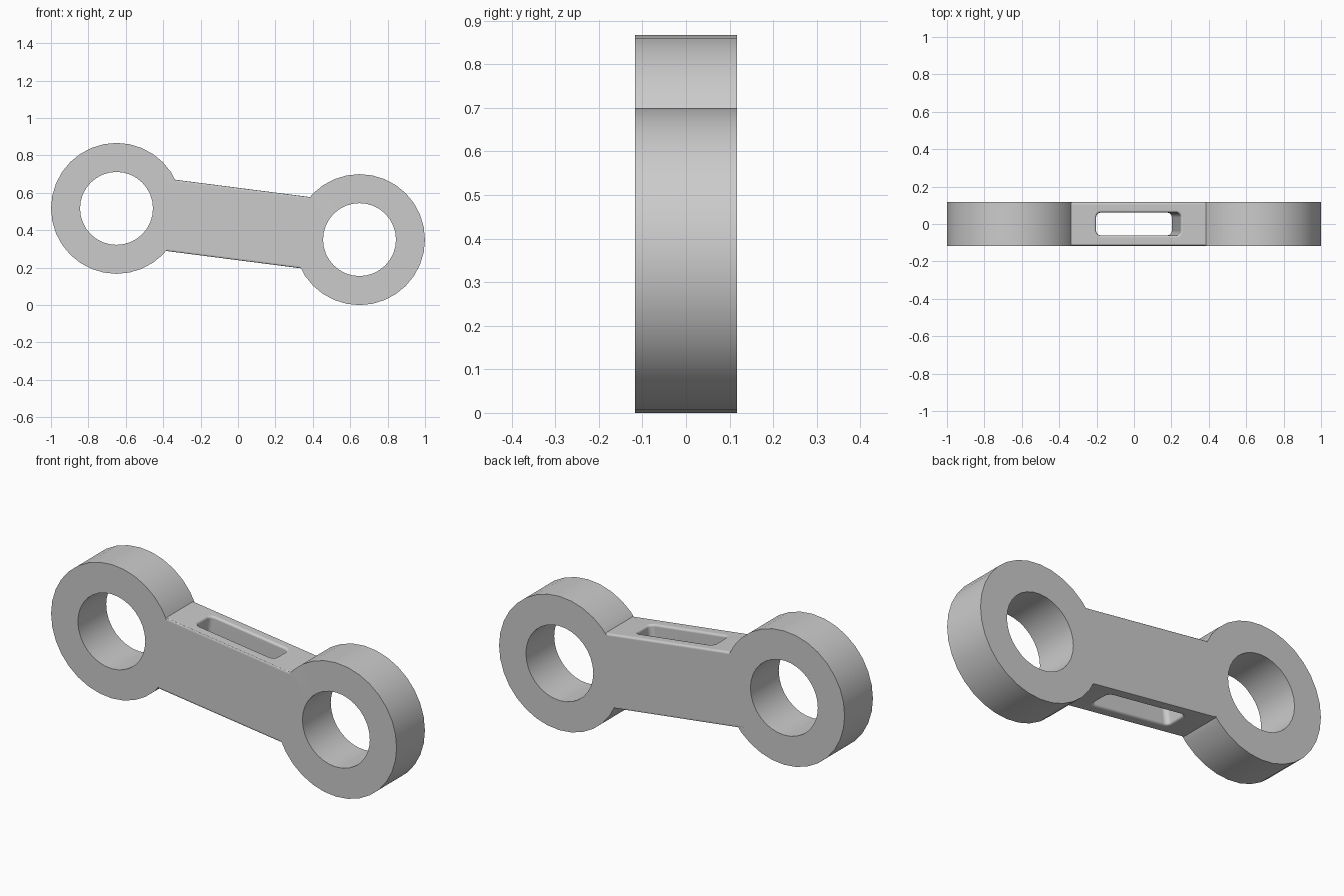
import bpy, math
import bmesh
from mathutils import Matrix

if "Cube" in bpy.data.objects:
    bpy.data.objects.remove(bpy.data.objects["Cube"], do_unlink=True)

TILT = math.atan2(0.167, 1.3)      # the link slopes down toward +x
HALF_SPAN = 0.655                  # link centre to eye centre
DEPTH = 0.234
EYE_R, BORE_R = 0.35, 0.195
BAR_HALF_LEN, BAR_HALF_H = 0.41, 0.192
SIDES = 32

grey = bpy.data.materials.new("light grey metal")
grey.use_nodes = True
colour = (0.6, 0.6, 0.6, 1)
grey.diffuse_color = colour
grey.node_tree.nodes["Principled BSDF"].inputs["Base Color"].default_value = colour


def make_object(name, bm):
    mesh = bpy.data.meshes.new(name)
    bm.to_mesh(mesh)
    bm.free()
    mesh.materials.append(grey)
    obj = bpy.data.objects.new(name, mesh)
    bpy.context.collection.objects.link(obj)
    return obj


def box(name, size, corner=0):
    bm = bmesh.new()
    bmesh.ops.create_cube(bm, size=1)
    bmesh.ops.scale(bm, vec=size, verts=bm.verts)
    if corner:                     # round the upright corners
        upright = [e for e in bm.edges
                   if abs(e.verts[0].co.z - e.verts[1].co.z) > 0.01]
        bmesh.ops.bevel(bm, geom=upright, offset=corner, segments=4,
                        profile=0.5, affect='EDGES')
    return make_object(name, bm)


def drum(name, x, radius, depth):
    bm = bmesh.new()
    bmesh.ops.create_cone(bm, cap_ends=True, segments=SIDES, radius1=radius,
                          radius2=radius, depth=depth)
    turn = (Matrix.Translation((x, 0, 0)) @ Matrix.Rotation(-TILT, 4, 'Y')
            @ Matrix.Rotation(math.pi / 2, 4, 'X'))
    bmesh.ops.transform(bm, matrix=turn, verts=bm.verts)
    return make_object(name, bm)


def apply(obj, kind, **settings):
    mod = obj.modifiers.new(kind.lower(), kind)
    for key, value in settings.items():
        setattr(mod, key, value)
    bpy.ops.object.modifier_apply(modifier=mod.name)


def combine(obj, other, operation):
    apply(obj, 'BOOLEAN', object=other, operation=operation, solver='EXACT')
    bpy.data.objects.remove(other, do_unlink=True)


# Bar with a rounded slot through it and softened rims
link = box("connecting_link", (2 * BAR_HALF_LEN, DEPTH, 2 * BAR_HALF_H))
bpy.ops.object.select_all(action='DESELECT')
bpy.context.view_layer.objects.active = link
link.select_set(True)
slot = box("slot_cutter", (0.455, 0.122, 1), corner=0.025)
combine(link, slot, 'DIFFERENCE')
apply(link, 'BEVEL', width=0.012, segments=3, limit_method='ANGLE',
      angle_limit=math.radians(45))

# Round eyes at both ends, then their bores
for side in (-1, 1):
    combine(link, drum("eye", side * HALF_SPAN, EYE_R, DEPTH), 'UNION')
for side in (-1, 1):
    combine(link, drum("bore_cutter", side * HALF_SPAN, BORE_R, 1), 'DIFFERENCE')

# Place the finished link and smooth its curves
place = Matrix.Translation((0, 0, 0.4335)) @ Matrix.Rotation(TILT, 4, 'Y')
link.data.transform(place)
bpy.ops.object.shade_smooth_by_angle(angle=math.radians(35))
apply(link, 'WEIGHTED_NORMAL', keep_sharp=True)
